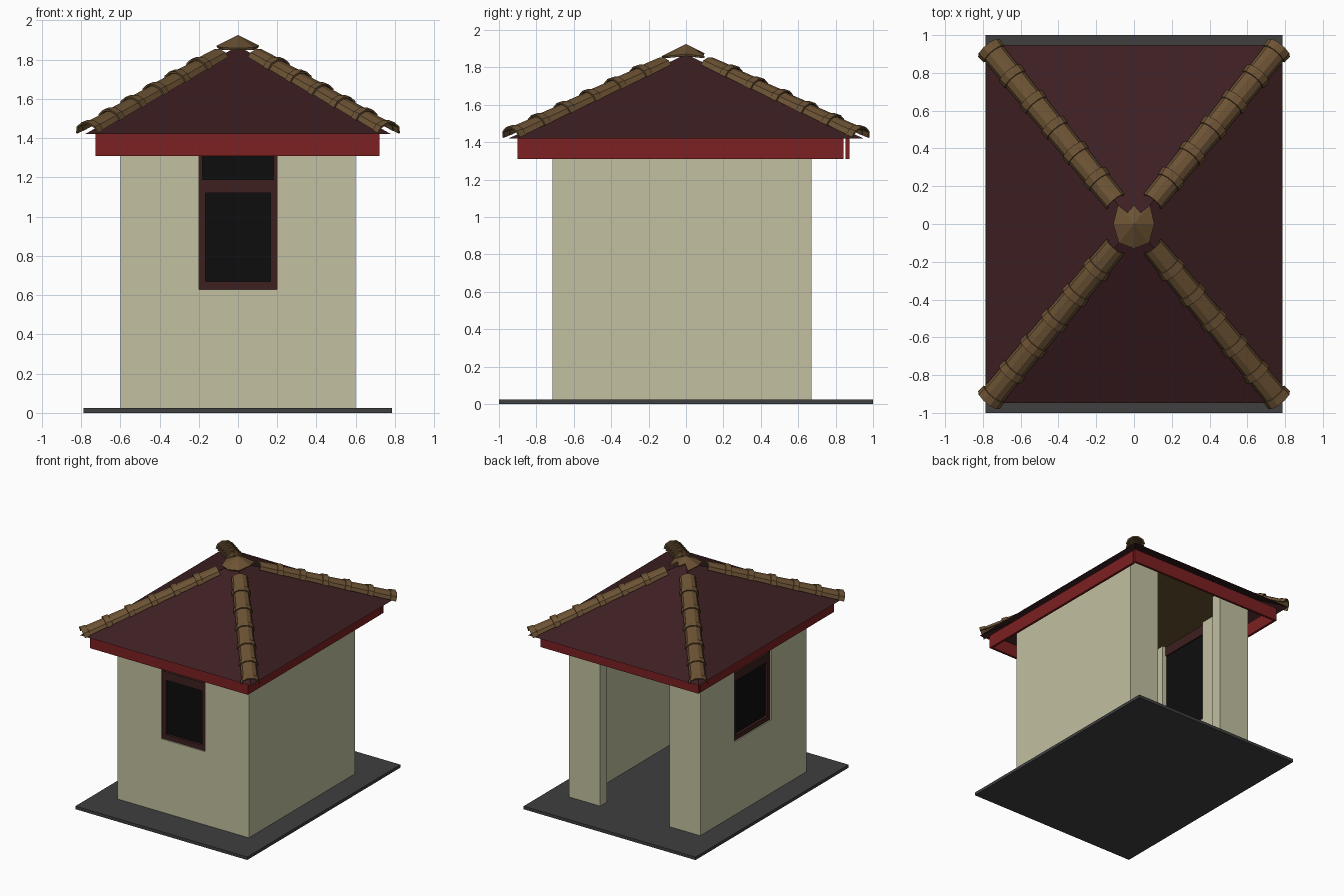
import bpy, bmesh, math
from mathutils import Vector, Matrix

if "Cube" in bpy.data.objects:
    bpy.data.objects.remove(bpy.data.objects["Cube"])


def material(name, rgb):
    m = bpy.data.materials.new(name)
    m.diffuse_color = (*rgb, 1)
    m.use_nodes = True
    m.node_tree.nodes["Principled BSDF"].inputs["Base Color"].default_value = m.diffuse_color
    return m


PLASTER = material("plaster", (0.54, 0.53, 0.35))
RED = material("red_paint", (0.20, 0.014, 0.015))
ROOF = material("roof_maroon", (0.048, 0.014, 0.016))
CLAY = material("clay", (0.15, 0.085, 0.034))
FRAME = material("frame_wood", (0.048, 0.014, 0.014))
PANE = material("dark_pane", (0.004, 0.004, 0.004))
SLATE = material("slate", (0.05, 0.05, 0.05))


def mesh_object(name, verts, faces, mat):
    me = bpy.data.meshes.new(name)
    me.from_pydata(verts, [], faces)
    ob = bpy.data.objects.new(name, me)
    bpy.context.collection.objects.link(ob)
    if mat:
        me.materials.append(mat)
    return ob


def boxes(name, spans, mat, matrix=Matrix()):
    """One object made of boxes given as (x0, x1, y0, y1, z0, z1)."""
    bm = bmesh.new()
    for x0, x1, y0, y1, z0, z1 in spans:
        m = (Matrix.Translation(((x0 + x1) / 2, (y0 + y1) / 2, (z0 + z1) / 2))
             @ Matrix.Diagonal((x1 - x0, y1 - y0, z1 - z0, 1)))
        bmesh.ops.create_cube(bm, size=1, matrix=matrix @ m)
    ob = mesh_object(name, [], [], mat)
    bm.to_mesh(ob.data)
    bm.free()
    return ob


X, Y0, Y1, TOP, T = 0.6, -0.715, 0.67, 1.5, 0.09

# Ground slab
boxes("base_slab", [(-0.787, 0.785, -1, 1, 0, 0.025)], SLATE)

# Walls: hollow box with a doorway at the back, windows at the front and left
walls = boxes("walls", [(-X, X, Y0, Y1, 0.02, TOP)], PLASTER)
cutters = [
    ("room", (-X + T, X - T, Y0 + T, Y1 - T, -0.1, 1.7)),
    ("doorway", (-0.316, 0.316, Y1 - 0.3, Y1 + 0.1, -0.2, 1.8)),
    ("front_hole", (-0.2, 0.2, Y0 - 0.1, Y0 + 0.3, 0.63, 1.9)),
    ("left_hole", (-X - 0.1, -X + 0.3, -0.258, 0.226, 0.63, 1.9)),
]
for name, span in cutters:
    cut = boxes(name, [span], None)
    mod = walls.modifiers.new(name, "BOOLEAN")
    mod.object, mod.operation, mod.solver = cut, "DIFFERENCE", "EXACT"
    bpy.context.view_layer.objects.active = walls
    bpy.ops.object.modifier_apply(modifier=name)
    bpy.data.objects.remove(cut)

# Ceiling above the room
boxes("ceiling", [(-X, X, Y0, Y1, TOP, TOP + 0.004)], CLAY)


# Windows: frame bars and a dark pane, local y pointing into the wall
def window(name, w, matrix):
    bars = [(s * w - (0.035 if s > 0 else 0), s * w + (0.035 if s < 0 else 0),
             0.01, 0.035, 0.63, 1.12) for s in (-1, 1)]
    bars += [(s * w - (0.02 if s > 0 else 0), s * w + (0.02 if s < 0 else 0),
              0.01, 0.035, 1.19, 1.42) for s in (-1, 1)]
    bars += [(-w, w, 0.01, 0.06, 0.63, 0.67), (-w, w, 0.01, 0.035, 1.12, 1.19),
             (-w, w, 0.01, 0.06, 1.42, TOP)]
    boxes(name + "_frame", bars, FRAME, matrix)
    boxes(name + "_pane", [(-w, w, 0.03, 0.05, 0.67, 1.42)], PANE, matrix)


window("front_window", 0.2, Matrix.Translation((0, Y0, 0)))
window("left_window", 0.242, Matrix.Translation((-X, -0.016, 0))
       @ Matrix.Rotation(-math.pi / 2, 4, "Z"))

# Fascia boards under the eaves
F0, F1 = 1.31, 1.42
boxes("front_fascia", [(-0.725, 0.72, -0.9, -0.88, F0, F1)], RED)
boxes("back_fascia", [(-0.725, 0.72, 0.853, 0.873, F0, F1)], RED)
boxes("side_fascias", [(-0.725, -0.705, -0.88, 0.843, F0, F1),
                       (0.70, 0.72, -0.88, 0.843, F0, F1)], RED)

# Hipped roof: four thin slopes
EX, EY, EZ, AZ = 0.78, 0.948, 1.42, 1.87
mesh_object("roof", [(-EX, -EY, EZ), (EX, -EY, EZ), (EX, EY, EZ),
                     (-EX, EY, EZ), (0, 0, AZ)],
            [(0, 1, 4), (1, 2, 4), (2, 3, 4), (3, 0, 4)], ROOF)


# Hip tiles: tapered, overlapping half-round tiles down each hip
def hip_tiles(name, sx, sy, count=6, seg=5):
    apex = Vector((0, 0, AZ))
    run = Vector((sx * EX, sy * EY, EZ)) - apex
    d = run.normalized()
    side = Vector((0, 0, 1)).cross(d).normalized()
    up = d.cross(side)
    verts, faces = [], []
    start, end = 0.125, 0.985
    step = (end - start) / count
    for i in range(count):
        t0 = start + i * step - (0.012 if i else 0)
        t1 = start + (i + 1) * step
        rings = []
        for t, w, h in ((t0, 0.052, 0.038), (t1 - 0.03, 0.058, 0.046),
                        (t1 - 0.03, 0.063, 0.052), (t1, 0.065, 0.054)):
            rings.append(len(verts))
            for k in range(seg + 1):
                a = math.pi * k / seg
                verts.append(apex + run * t + side * (w * math.cos(a))
                             + up * (h * math.sin(a) - 0.004))
        for r0, r1 in zip(rings, rings[1:]):
            for k in range(seg):
                faces.append((r0 + k, r1 + k, r1 + k + 1, r0 + k + 1))
    ob = mesh_object(name, verts, faces, CLAY)
    mod = ob.modifiers.new("thickness", "SOLIDIFY")
    mod.thickness, mod.offset = 0.01, -1


for sx, xn in ((-1, "left"), (1, "right")):
    for sy, yn in ((-1, "front"), (1, "back")):
        hip_tiles(f"{yn}_{xn}_hip_tiles", sx, sy)

# Peak cap: shallow cone with a notched back rim
rim = [(-0.11, 0), (-0.08, -0.1), (0, -0.13), (0.08, -0.1), (0.108, 0),
       (0.085, 0.1), (0.035, 0.06), (0, 0.1), (-0.035, 0.06), (-0.085, 0.1)]
n = len(rim)
cap = mesh_object("peak_cap", [(x, y, 1.925 - 0.5 * math.hypot(x, y)) for x, y in rim]
                  + [(0, 0, 1.925)],
                  [(i, (i + 1) % n, n) for i in range(n)], CLAY)
mod = cap.modifiers.new("thickness", "SOLIDIFY")
mod.thickness, mod.offset = 0.012, -1
